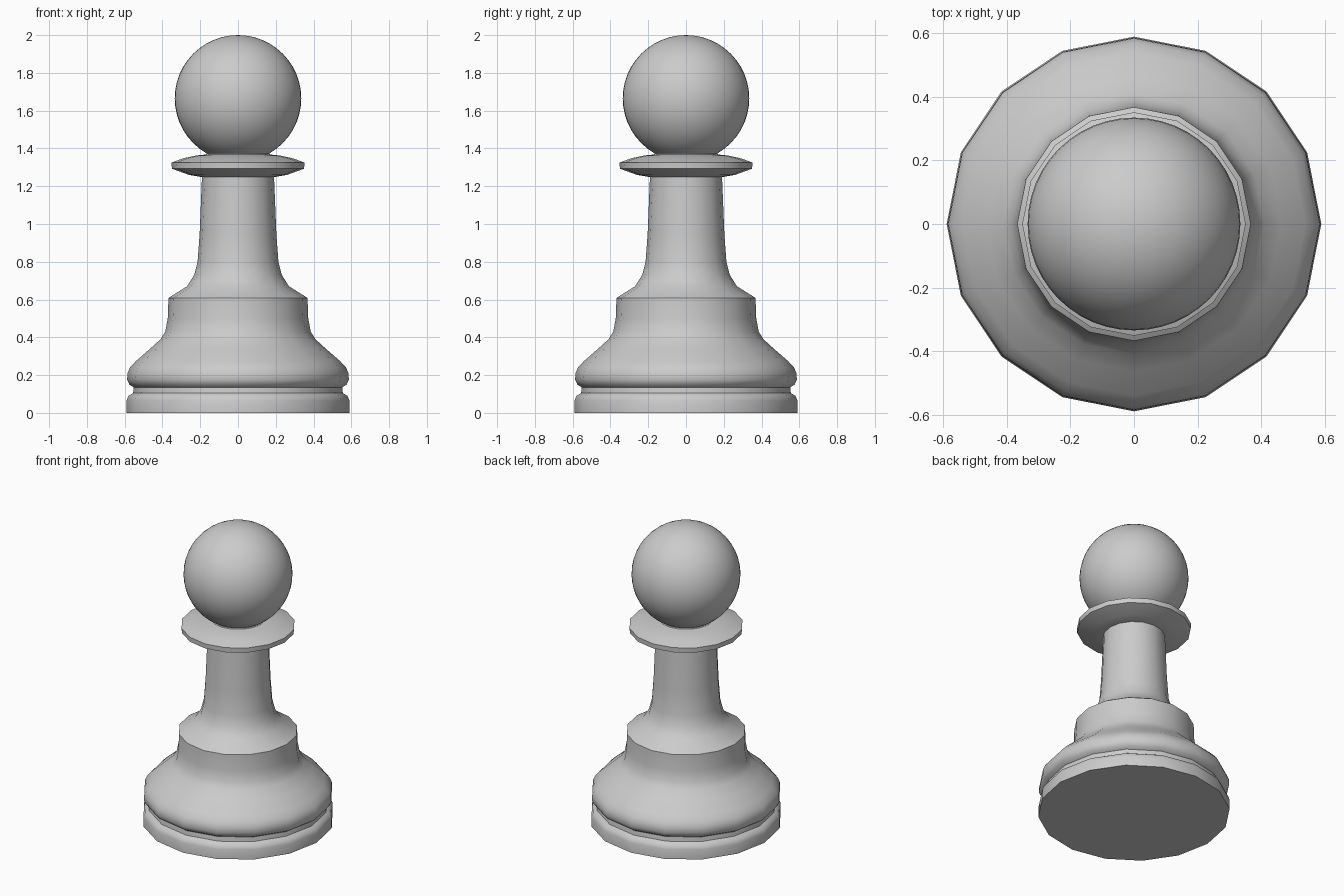
import bpy, bmesh
from math import cos, sin, pi, radians

if "Cube" in bpy.data.objects:
    bpy.data.objects.remove(bpy.data.objects["Cube"])

SIDES = 16


def lathe(name, profile, angle):
    """Revolve (radius, height) points into a closed solid."""
    bm = bmesh.new()
    rings = [[bm.verts.new((r * cos(2 * pi * i / SIDES), r * sin(2 * pi * i / SIDES), z))
              for i in range(SIDES)] for r, z in profile]
    for a, b in zip(rings, rings[1:]):
        for i in range(SIDES):
            j = (i + 1) % SIDES
            bm.faces.new((a[i], a[j], b[j], b[i]))
    bm.faces.new(rings[0][::-1])
    bm.faces.new(rings[-1])
    mesh = bpy.data.meshes.new(name)
    bm.to_mesh(mesh)
    bm.free()
    obj = bpy.data.objects.new(name, mesh)
    bpy.context.collection.objects.link(obj)
    smooth(obj, angle)
    return obj


def smooth(obj, angle):
    bpy.ops.object.select_all(action='DESELECT')
    obj.select_set(True)
    bpy.context.view_layer.objects.active = obj
    bpy.ops.object.shade_smooth_by_angle(angle=radians(angle))


# Body: grooved foot, rounded bulge, ledge and tapering stem
lathe("body", [
    (0.59, 0.0), (0.59, 0.065), (0.58, 0.09), (0.555, 0.105), (0.552, 0.135),
    (0.575, 0.15), (0.587, 0.175), (0.585, 0.21), (0.572, 0.24), (0.54, 0.275),
    (0.465, 0.34), (0.41, 0.39), (0.385, 0.43), (0.372, 0.50), (0.368, 0.608),
    (0.355, 0.617), (0.27, 0.67), (0.232, 0.73), (0.214, 0.80), (0.203, 0.95),
    (0.19, 1.27)], 50)

# Collar: thin lens-shaped disc under the head
lathe("collar", [
    (0.19, 1.248), (0.26, 1.26), (0.35, 1.293), (0.352, 1.325), (0.29, 1.348),
    (0.22, 1.363), (0.17, 1.368), (0.16, 1.385)], 30)

# Head: smooth ball
bpy.ops.mesh.primitive_uv_sphere_add(segments=48, ring_count=24, radius=0.335,
                                     location=(0, 0, 1.665))
head = bpy.context.object
head.name = "head"
smooth(head, 60)
